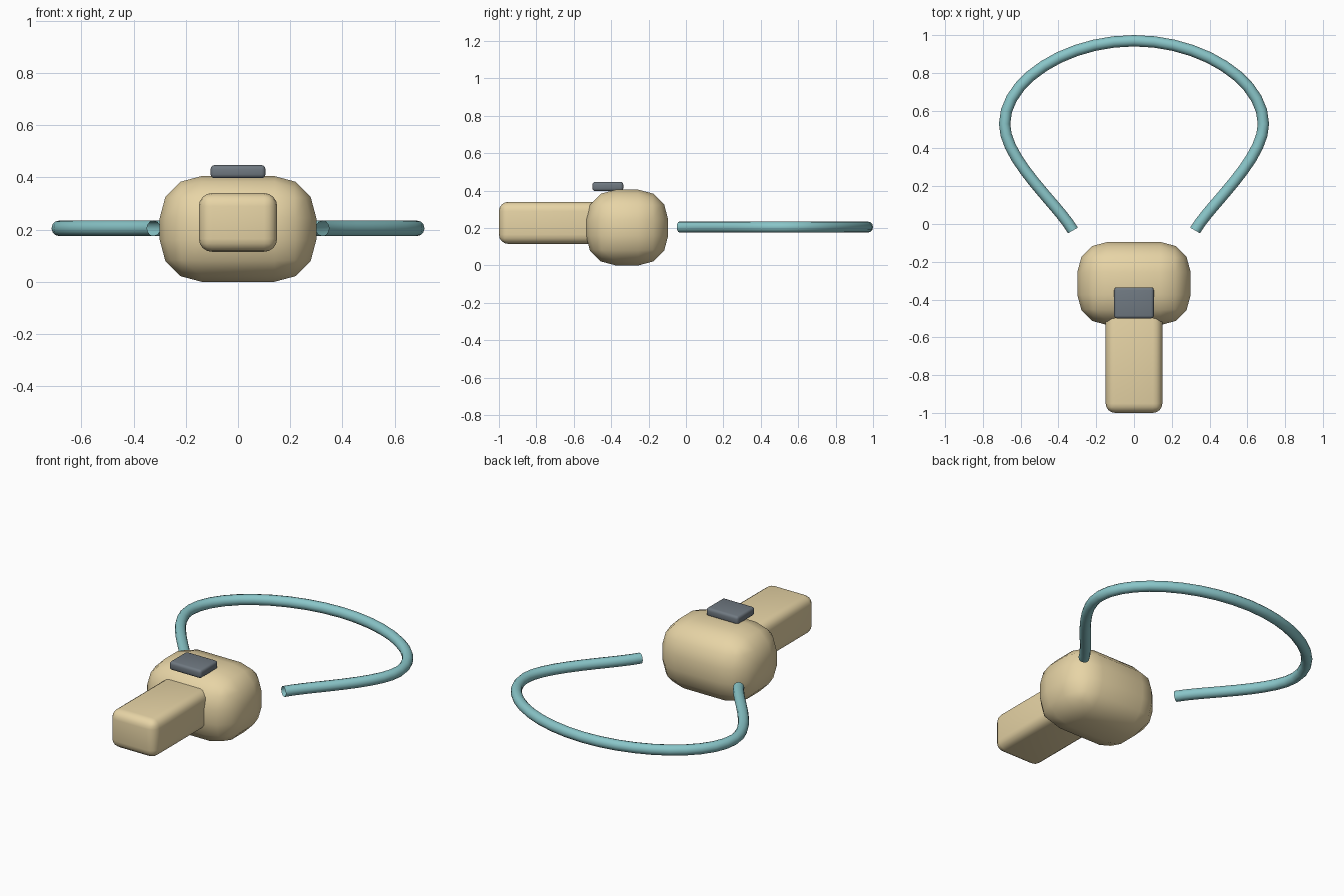
import bpy
from math import radians

if "Cube" in bpy.data.objects:
    bpy.data.objects.remove(bpy.data.objects["Cube"])


def material(name, color):
    m = bpy.data.materials.new(name)
    m.diffuse_color = color
    m.use_nodes = True
    m.node_tree.nodes["Principled BSDF"].inputs["Base Color"].default_value = m.diffuse_color
    return m


tan = material("tan", (0.80, 0.66, 0.38, 1))
teal = material("teal", (0.25, 0.56, 0.58, 1))
slate = material("slate", (0.16, 0.19, 0.22, 1))


def finish(obj, name, mat):
    obj.name = name
    obj.data.materials.append(mat)
    bpy.ops.object.shade_smooth_by_angle(angle=radians(40))


def rounded_box(name, lo, hi, bevel, segments, mat):
    center = [(a + b) / 2 for a, b in zip(lo, hi)]
    bpy.ops.mesh.primitive_cube_add(size=1, location=center)
    obj = bpy.context.object
    obj.scale = [b - a for a, b in zip(lo, hi)]
    bpy.ops.object.transform_apply(location=False, rotation=False, scale=True)
    mod = obj.modifiers.new("bevel", "BEVEL")
    mod.width, mod.segments = bevel, segments
    bpy.ops.object.modifier_apply(modifier=mod.name)
    finish(obj, name, mat)


# Rounded body, front block and top button
rounded_box("body", (-0.30, -0.535, 0), (0.30, -0.095, 0.405), 0.16, 3, tan)
rounded_box("front_block", (-0.15, -1.0, 0.115), (0.15, -0.44, 0.34), 0.05, 4, tan)
rounded_box("top_button", (-0.105, -0.50, 0.397), (0.105, -0.335, 0.447), 0.015, 3, slate)

# Strap loop: (left handle, point, right handle) for the left half, then mirrored
half = [((-0.25, -0.17), (-0.323, -0.034), (-0.40, 0.10)),
        ((-0.685, 0.34), (-0.685, 0.53), (-0.685, 0.76))]
top = [((-0.36, 0.97), (0, 0.97), (0.36, 0.97))]
flip = [tuple((-x, y) for x, y in reversed(k)) for k in reversed(half)]
knots = half + top + flip

curve = bpy.data.curves.new("strap_loop", "CURVE")
curve.dimensions = "3D"
curve.resolution_u = 10
curve.bevel_depth = 0.03
curve.bevel_resolution = 4
spline = curve.splines.new("BEZIER")
spline.bezier_points.add(len(knots) - 1)
for p, (left, co, right) in zip(spline.bezier_points, knots):
    p.handle_left_type = p.handle_right_type = "FREE"
    p.co, p.handle_left, p.handle_right = [(x, y, 0.205) for x, y in (co, left, right)]
strap = bpy.data.objects.new("strap_loop", curve)
bpy.context.collection.objects.link(strap)
bpy.ops.object.select_all(action="DESELECT")
strap.select_set(True)
bpy.context.view_layer.objects.active = strap
bpy.ops.object.convert(target="MESH")
finish(bpy.context.object, "strap_loop", teal)
